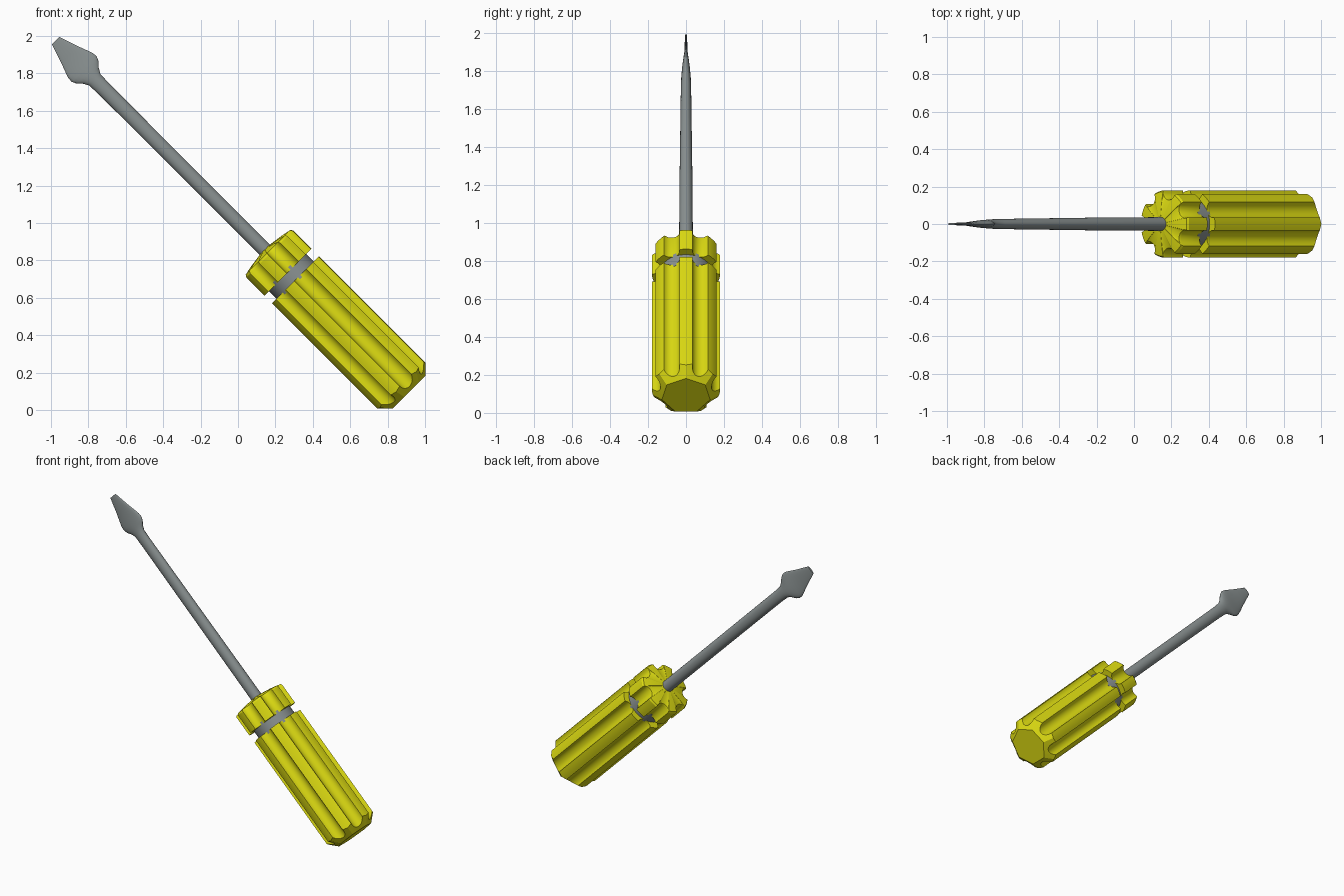
import bpy, bmesh
from math import pi, sin, cos, atan2, hypot, radians
from mathutils import Matrix

if "Cube" in bpy.data.objects:
    bpy.data.objects.remove(bpy.data.objects["Cube"])


def material(name, rgb):
    m = bpy.data.materials.new(name)
    m.use_nodes = True
    m.diffuse_color = (*rgb, 1)
    m.node_tree.nodes["Principled BSDF"].inputs["Base Color"].default_value = (*rgb, 1)
    return m


YELLOW = material("yellow_plastic", (0.72, 0.71, 0.006))
STEEL = material("grey_steel", (0.25, 0.28, 0.28))

# Parts are lofted along local z from the butt, then tilted to lean left
PLACE = Matrix.Translation((0.91, 0, 0.09)) @ Matrix.Rotation(radians(-45), 4, "Y")


def loft(name, rings, mat, angle=30):
    bm = bmesh.new()
    loops = [[bm.verts.new(p) for p in ring] for ring in rings]
    n = len(loops[0])
    for a, b in zip(loops, loops[1:]):
        for i in range(n):
            j = (i + 1) % n
            bm.faces.new((a[i], a[j], b[j], b[i]))
    bm.faces.new(loops[0][::-1])
    bm.faces.new(loops[-1])
    bmesh.ops.recalc_face_normals(bm, faces=bm.faces)
    bm.transform(PLACE)
    me = bpy.data.meshes.new(name)
    bm.to_mesh(me)
    bm.free()
    me.materials.append(mat)
    ob = bpy.data.objects.new(name, me)
    bpy.context.collection.objects.link(ob)
    bpy.ops.object.select_all(action="DESELECT")
    ob.select_set(True)
    bpy.context.view_layer.objects.active = ob
    bpy.ops.object.shade_smooth_by_angle(angle=radians(angle))
    return ob


# Grip section: seven lands with round flutes between them
SIDES, R, FLUTE_R, FLUTE_C = 7, 0.18, 0.047, 0.185
STEP = 2 * pi / SIDES


def grip_section():
    reach = (FLUTE_C**2 + R**2 - FLUTE_R**2) / (2 * FLUTE_C * R)
    half = atan2((1 - reach**2) ** 0.5, reach)
    land = STEP / 2 - half
    phi = atan2(R * sin(half), FLUTE_C - R * cos(half))
    pts = []
    for k in range(SIDES):
        for i in range(5):
            a = k * STEP + land * (i / 2 - 1)
            pts.append((R * cos(a), R * sin(a)))
        mid = (k + 0.5) * STEP
        for i in range(1, 10):
            t = phi * (i / 5 - 1)
            u, v = FLUTE_C - FLUTE_R * cos(t), FLUTE_R * sin(t)
            pts.append((u * cos(mid) - v * sin(mid), u * sin(mid) + v * cos(mid)))
    return pts


SECTION = grip_section()


def grip_ring(s, scale=1):
    return [(x * scale, y * scale, s) for x, y in SECTION]


# Chamfer between the flat seven-sided butt and the fluted body
butt, chamfer = [], []
for x, y in SECTION:
    a = atan2(y, x)
    off = (a % STEP) - STEP / 2
    r = 0.13 * cos(STEP / 2) / cos(off)
    butt.append((r * cos(a), r * sin(a), 0))
    chamfer.append((x, y, hypot(x, y) - r))

loft("handle", [butt, chamfer, grip_ring(0.855)], YELLOW)
loft("handle_collar", [grip_ring(s, k) for s, k in
     ((0.912, 1), (1.05, 1), (1.062, 0.96), (1.072, 0.7), (1.085, 0.2))], YELLOW)


def oval(s, rx, ry, n=24):
    return [(rx * cos(2 * pi * i / n), ry * sin(2 * pi * i / n), s) for i in range(n)]


loft("neck_ring", [oval(0.84, 0.14, 0.14, 32), oval(0.93, 0.14, 0.14, 32)], STEEL)


# Shaft flattens gradually into a flared blade; (distance, half width, half thickness)
BLADE = ((1.0, 0.039, 0.037), (1.6, 0.039, 0.034), (2.3, 0.040, 0.027),
         (2.37, 0.043, 0.025), (2.40, 0.060, 0.023), (2.425, 0.084, 0.021),
         (2.45, 0.095, 0.018), (2.475, 0.094, 0.015), (2.51, 0.082, 0.011),
         (2.56, 0.063, 0.008), (2.666, 0.028, 0.006))
loft("shaft_and_blade", [oval(*b) for b in BLADE], STEEL, 40)
